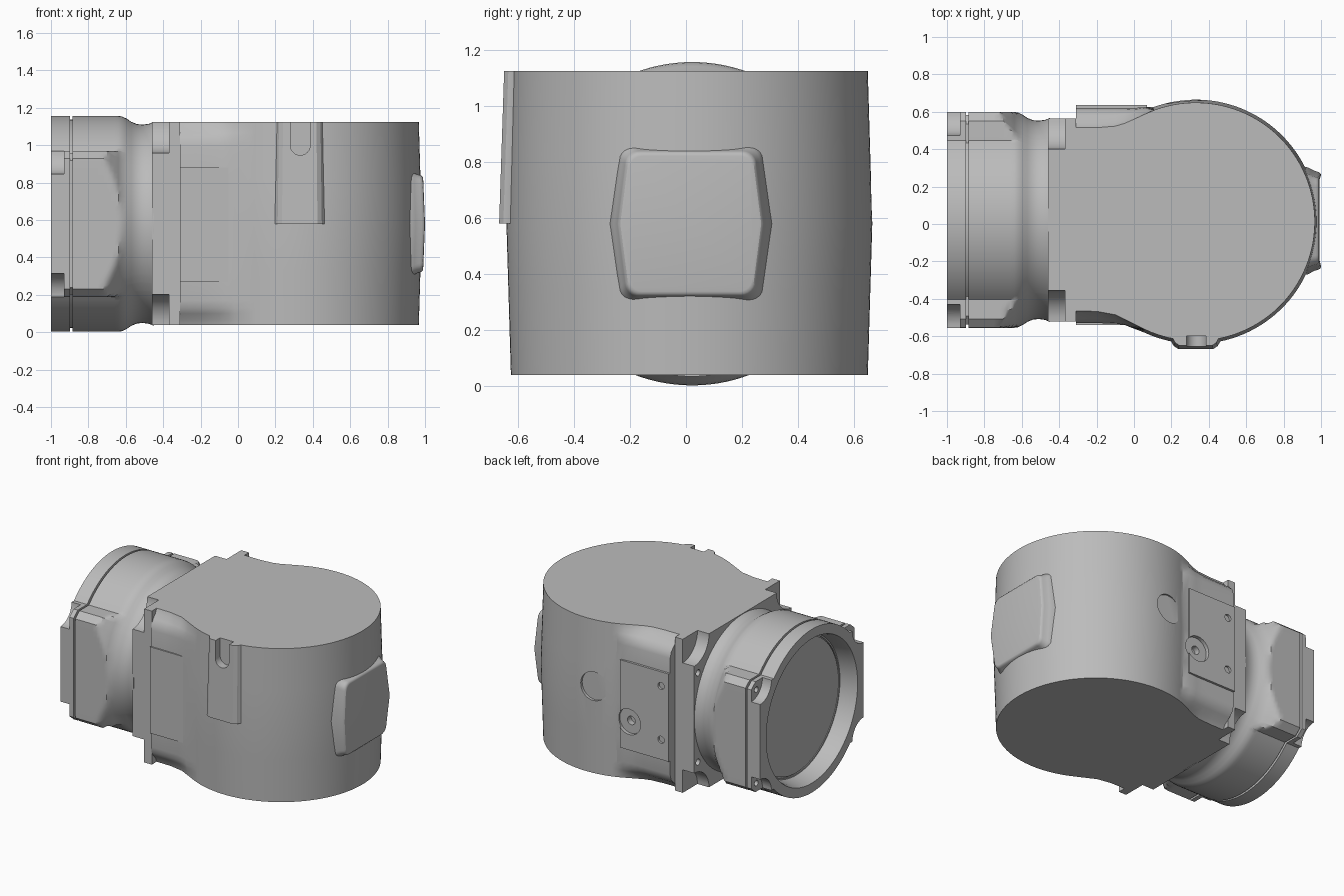
import bpy
import bmesh
from math import sin, cos, pi, radians, atan2, asin, hypot
from mathutils import Matrix

if "Cube" in bpy.data.objects:
    bpy.data.objects.remove(bpy.data.objects["Cube"], do_unlink=True)

grey = bpy.data.materials.new("cast grey")
grey.use_nodes = True
GREY = (0.5, 0.5, 0.5, 1)
grey.diffuse_color = GREY
grey.node_tree.nodes["Principled BSDF"].inputs["Base Color"].default_value = GREY


def finish(name, bm):
    bmesh.ops.recalc_face_normals(bm, faces=bm.faces)
    mesh = bpy.data.meshes.new(name)
    bm.to_mesh(mesh)
    bm.free()
    mesh.materials.append(grey)
    ob = bpy.data.objects.new(name, mesh)
    bpy.context.collection.objects.link(ob)
    return ob


def loft(name, rings):
    """Skin a list of equal-length point loops and cap both ends."""
    bm = bmesh.new()
    loops = [[bm.verts.new(p) for p in ring] for ring in rings]
    n = len(loops[0])
    for a, b in zip(loops, loops[1:]):
        for i in range(n):
            j = (i + 1) % n
            bm.faces.new((a[i], a[j], b[j], b[i]))
    bm.faces.new(loops[0])
    bm.faces.new(loops[-1])
    return finish(name, bm)


def box(name, lo, hi):
    bm = bmesh.new()
    bmesh.ops.create_cube(bm, size=1)
    for v in bm.verts:
        v.co = [l + (h - l) * (c + 0.5) for l, h, c in zip(lo, hi, v.co)]
    return finish(name, bm)


def rod(axis, r, centre, length):
    """Cylinder along x or y, used as a cutter."""
    bm = bmesh.new()
    turn = Matrix.Rotation(pi / 2, 4, "Y" if axis == "x" else "X")
    bmesh.ops.create_cone(bm, cap_ends=True, segments=40, radius1=r, radius2=r,
                          depth=length, matrix=Matrix.Translation(centre) @ turn)
    ob = finish("cutter", bm)
    ob.hide_render = True
    return ob


def apply(ob, mod):
    bpy.context.view_layer.objects.active = ob
    bpy.ops.object.modifier_apply(modifier=mod.name)


def cut(targets, cutters):
    for ob in targets:
        for c in cutters:
            mod = ob.modifiers.new("cut", "BOOLEAN")
            mod.operation, mod.solver, mod.object = "DIFFERENCE", "EXACT", c
            apply(ob, mod)
    for c in cutters:
        bpy.data.objects.remove(c, do_unlink=True)


def mix(a, b, t):
    return a + (b - a) * t


BOTTOM, TOP, MID = 0.04, 1.125, 0.58
CX, CY = 0.33, 0.012

# Main housing: round drum running into a squarer neck, sides bulging mid-height
# (x, narrow y, wide y) along each neck side
BACK = [(0.06, 0.588, 0.625), (0, 0.56, 0.62), (-0.05, 0.538, 0.62),
        (-0.1, 0.523, 0.62), (-0.2, 0.515, 0.62), (-0.31, 0.515, 0.62)]
FRONT = [(-0.31, -0.465, -0.53), (-0.2, -0.467, -0.53), (-0.1, -0.485, -0.532),
         (-0.05, -0.51, -0.54), (-0.02, -0.525, -0.552)]


def housing_ring(z, w):
    r = 0.637 + 0.016 * (1 - abs(z - MID) / 0.54)
    pts = [(CX + r * cos(radians(a)), CY + r * sin(radians(a)), z)
           for a in range(-115, 111, 3)]
    return pts + [(x, mix(n, f, w), z) for x, n, f in BACK + FRONT]


levels = [(0, 0), (0.03, 0.2), (0.06, 0.6), (0.09, 0.88), (0.13, 1), (0.3, 1)]
rings = [housing_ring(BOTTOM + d, w) for d, w in levels]
rings.append(housing_ring(MID, 1))
rings += [housing_ring(TOP - d, w) for d, w in reversed(levels)]
housing = loft("main_housing", rings)

# Flange at the neck, plus raised side plates
flange = box("neck_flange", (-0.46, -0.52, BOTTOM), (-0.31, 0.565, TOP))
back_plate = box("back_plate", (-0.31, 0.5, 0.27), (0.07, 0.636, 0.89))
front_plate = box("front_plate", (-0.31, -0.54, 0.27), (-0.04, -0.45, 0.88))

# Ring collar: round tube merged with chamfered side blocks
RY, R = 0.022, 0.577


def block_radius(a):
    c, s = abs(cos(a)) + 1e-6, abs(sin(a)) + 1e-6
    return min(R / c, 0.39 / s, 0.0395 / (0.04 * c + 0.047 * s))


corners = [atan2(0.35, R), atan2(0.39, 0.53), asin(0.39 / R), asin(0.39 / R) - 0.004]
angles = {round(2 * pi * i / 120, 4) for i in range(120)}
for a in corners:
    angles |= {round(b, 4) for b in (a, pi - a, pi + a, 2 * pi - a)}
angles = sorted(angles)


def collar_ring(x, r, inset=0.0, blocks=True):
    cone = R + max(0, -0.62 - x)
    pts = []
    for a in angles:
        d = max(r, min(block_radius(a), cone)) if blocks else r
        pts.append((x, RY + (d - inset) * cos(a), MID + (d - inset) * sin(a)))
    return pts


throat = [(-0.45, 0.545), (-0.475, 0.535), (-0.51, 0.53), (-0.54, 0.533),
          (-0.57, 0.545), (-0.595, 0.562), (-0.62, 0.574)]
rings = [collar_ring(x, r, blocks=False) for x, r in throat]
rings += [collar_ring(x, R) for x in (-0.64, -0.66, -0.68, -0.7, -0.72, -0.75, -0.884)]
rings += [collar_ring(x, R, 0.02) for x in (-0.884, -0.898)]
rings += [collar_ring(x, R) for x in (-0.898, -1)]
# Stepped mouth with the recessed disc at its end
rings += [collar_ring(x, r, blocks=False) for x, r in
          ((-1, 0.51), (-0.97, 0.5), (-0.88, 0.485), (-0.88, 0.475), (-0.872, 0.475),
           (-0.872, 0.468), (-0.88, 0.468))]
collar = loft("ring_collar", rings)

# Pad on the drum's far side: six-sided with rounded corners and a soft foot
outline = []
for sy, sz, start in ((1, 1, 0), (-1, 1, 90), (-1, -1, 180), (1, -1, 270)):
    if sy != sz:
        pass
    elif sy > 0:
        outline.append((0.262, 0))
    if (sy, sz) == (-1, -1):
        outline.append((-0.262, 0))
    for k in range(7):
        a = radians(start + 15 * k)
        outline.append((sy * 0.185 + 0.05 * cos(a), sz * 0.21 + 0.05 * sin(a)))
pad_steps = [(0.86, 1.14), (0.92, 1.09), (0.94, 1.05), (0.955, 1.02),
             (0.972, 1), (0.982, 0.985), (0.988, 0.96), (0.99, 0.93)]
pad = loft("side_pad", [[(x + 0.01 * (1 - abs(z) / 0.26), 0.017 + y * s, MID + z * s)
                         for y, z in outline] for x, s in pad_steps])

# Tapered lug on the front with a round-ended slot
half = [(0.17, -0.56), (0.15, -0.612), (0.13, -0.63), (0.118, -0.652), (0.095, -0.667)]


def lug_ring(z, squeeze, lift):
    side = [(dx * squeeze, y + lift) for dx, y in half]
    return ([(CX - dx, y, z) for dx, y in side]
            + [(CX + dx, y, z) for dx, y in reversed(side)])


lug = loft("front_lug", [lug_ring(MID, 1, 0), lug_ring(TOP, 0.94, 0.018)])
slot = box("cutter", (0.28, -0.75, 1.0), (0.386, -0.6, 1.2))
slot.hide_render = True
cut([housing, lug], [slot, rod("y", 0.053, (0.333, -0.675, 1.0), 0.15)])

# Corner reliefs and screw holes on collar and flange
cutters = []
for sy in (-1, 1):
    for sz in (-1, 1):
        cutters.append(rod("x", 0.125, (-1.0, RY + sy * 0.577, MID + sz * 0.39), 0.14))
        cutters.append(rod("x", 0.02, (-0.93, RY + sy * 0.52, MID + sz * 0.33), 0.06))
cut([collar], cutters)
cutters = []
for sy in (-1, 1):
    for sz in (-1, 1):
        cutters.append(rod("x", 0.165, (-0.46, RY + sy * 0.543, MID + sz * 0.543), 0.18))
        cutters.append(rod("x", 0.022, (-0.46, RY + sy * 0.5, MID + sz * 0.315), 0.06))
cut([flange], cutters)

# Back details: round recess, counterbore and screw holes
cut([housing], [rod("y", 0.1, (0.26, 0.745, 0.66), 0.2)])
cut([housing, back_plate], [rod("y", 0.09, (0, 0.711, 0.47), 0.2),
                            rod("y", 0.03, (0, 0.65, 0.47), 0.16)])
cut([back_plate], [rod("y", 0.025, (-0.25, 0.636, z), 0.08) for z in (0.41, 0.79)])

# Shading
for ob in (housing, flange, back_plate, front_plate, collar, pad, lug):
    bpy.ops.object.select_all(action="DESELECT")
    ob.select_set(True)
    bpy.context.view_layer.objects.active = ob
    bpy.ops.object.shade_smooth_by_angle(angle=radians(28))
